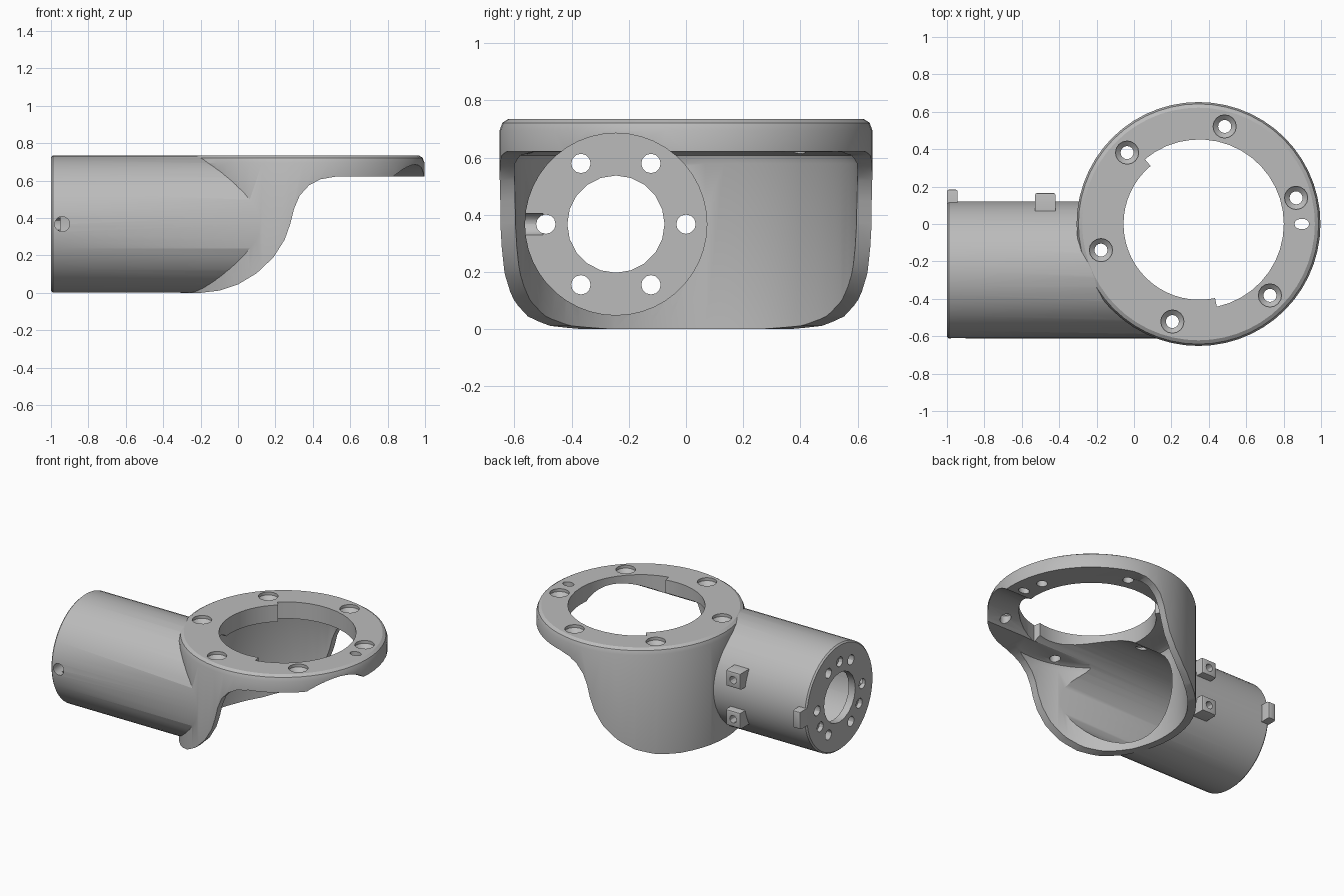
import bpy, bmesh, math
from mathutils import Matrix, Vector

if "Cube" in bpy.data.objects:
    bpy.data.objects.remove(bpy.data.objects["Cube"])

RX, RY = 0.345, 0.0          # ring / housing axis
TY, TZ = -0.245, 0.3675      # tube axis

grey = bpy.data.materials.new("plain_grey")
grey.diffuse_color = (0.5, 0.5, 0.5, 1)
grey.use_nodes = True
grey.node_tree.nodes["Principled BSDF"].inputs["Base Color"].default_value = grey.diffuse_color


def make(name, bm, cutter=False):
    bmesh.ops.recalc_face_normals(bm, faces=bm.faces)
    me = bpy.data.meshes.new(name)
    bm.to_mesh(me)
    bm.free()
    me.materials.append(grey)
    ob = bpy.data.objects.new(name, me)
    bpy.context.collection.objects.link(ob)
    ob.hide_render = cutter
    return ob


def lathe(name, profile, n, matrix, cutter=False):
    """Solid of revolution from (radius, height) rings, capped at both ends."""
    bm = bmesh.new()
    rings = [[bm.verts.new(matrix @ Vector((r * math.cos(2 * math.pi * i / n),
                                            r * math.sin(2 * math.pi * i / n), h)))
              for i in range(n)] for r, h in profile]
    for a, b in zip(rings, rings[1:]):
        for i in range(n):
            j = (i + 1) % n
            bm.faces.new((a[i], a[j], b[j], b[i]))
    bm.faces.new(rings[0])
    bm.faces.new(rings[-1])
    return make(name, bm, cutter)


def prism(name, pts, shift, cutter=True):
    bm = bmesh.new()
    f = bm.faces.new([bm.verts.new(p) for p in pts])
    ext = bmesh.ops.extrude_face_region(bm, geom=[f])
    bmesh.ops.translate(bm, vec=shift, verts=[v for v in ext["geom"] if isinstance(v, bmesh.types.BMVert)])
    return make(name, bm, cutter)


def boolean(ob, other, op):
    m = ob.modifiers.new("bool", 'BOOLEAN')
    m.operation, m.solver, m.object = op, 'EXACT', other
    bpy.context.view_layer.objects.active = ob
    bpy.ops.object.modifier_apply(modifier=m.name)
    bpy.data.objects.remove(other)


def along_z(x, y):
    return Matrix.Translation((x, y, 0))


def along_x(y, z):
    return Matrix.Translation((0, y, z)) @ Matrix.Rotation(math.pi / 2, 4, 'Y')


def along_y(x, z):
    return Matrix.Translation((x, 0, z)) @ Matrix.Rotation(-math.pi / 2, 4, 'X')


def smooth(ob):
    bpy.ops.object.select_all(action='DESELECT')
    ob.select_set(True)
    bpy.context.view_layer.objects.active = ob
    bpy.ops.object.shade_smooth_by_angle(angle=math.radians(30))


# Housing drum joined with the side tube
body = lathe("elbow_housing", [(0.652, 0), (0.652, 0.695), (0.642, 0.722), (0.622, 0.735)],
             56, along_z(RX, RY))
tube = lathe("tube", [(0.357, -1), (0.3665, -0.99), (0.3665, 0.3)], 52, along_x(TY, TZ))
boolean(body, tube, 'UNION')

# Inner cavity, tube bore (it also grooves the ring's underside)
boolean(body, lathe("cavity", [(0.6, -0.1), (0.6, 0.58), (0.588, 0.608), (0.56, 0.62)],
                    56, along_z(RX, RY), True), 'DIFFERENCE')
boolean(body, lathe("bore", [(0.318, -0.95), (0.318, 1.2)], 44, along_x(TY, TZ), True), 'DIFFERENCE')

# Sweeping side cut-away under the ring
curve = [(-0.22, -0.1), (-0.2, 0.0), (-0.1, 0.012), (0, 0.045), (0.1, 0.105), (0.19, 0.19),
         (0.25, 0.285), (0.28, 0.37), (0.3, 0.45), (0.33, 0.52), (0.38, 0.575), (0.44, 0.607),
         (0.52, 0.621), (1.2, 0.621), (1.2, -0.1)]
boolean(body, prism("side_cut", [(x, -0.9, z) for x, z in curve], (0, 1.8, 0)), 'DIFFERENCE')

# Stepped round opening in the ring
opening = []
for r, a0, a1 in ((0.452, -78, 130), (0.405, 130, 282)):
    for i in range(25):
        a = math.radians(a0 + (a1 - a0) * i / 24)
        opening.append((RX + 0.004 + r * math.cos(a), RY + r * math.sin(a), 0.4))
boolean(body, prism("ring_opening", opening, (0, 0, 0.5)), 'DIFFERENCE')

# Countersunk screw holes and the slot in the ring
for k in range(6):
    a = math.radians(15 + 60 * k)
    boolean(body, lathe("ring_screw", [(0.035, 0.5), (0.035, 0.69), (0.062, 0.715), (0.062, 0.8)], 16,
                        along_z(RX + 0.54 * math.cos(a), RY + 0.54 * math.sin(a)), True), 'DIFFERENCE')
boolean(body, lathe("slot", [(0.028, 0.5), (0.028, 0.8)], 16,
                    along_z(0.897, 0) @ Matrix.Diagonal((1.4, 1, 1, 1)), True), 'DIFFERENCE')

# Tube end plate: centre hole, six through holes, three blind holes
boolean(body, lathe("centre_hole", [(0.17, -1.1), (0.17, -0.9)], 20, along_x(TY, TZ), True), 'DIFFERENCE')
for angles, depth in ((range(0, 360, 60), -0.9), ((90, 210, 330), -0.97)):
    for d in angles:
        a = math.radians(d)
        boolean(body, lathe("end_hole", [(0.034, -1.1), (0.034, depth)], 12,
                            along_x(TY + 0.245 * math.cos(a), TZ + 0.245 * math.sin(a)), True), 'DIFFERENCE')

# Radial hole near the tube end
boolean(body, lathe("side_hole", [(0.04, -0.75), (0.04, -0.5)], 16, along_y(-0.94, TZ), True), 'DIFFERENCE')
smooth(body)


# Small blocks on the back of the tube
def block(name, x0, x1, y0, y1, z, h):
    bm = bmesh.new()
    bmesh.ops.create_cube(bm, size=1, matrix=Matrix.Translation(((x0 + x1) / 2, (y0 + y1) / 2, z))
                          @ Matrix.Diagonal((x1 - x0, y1 - y0, h, 1)))
    bmesh.ops.bevel(bm, geom=[e for e in bm.edges if all(v.co.y > (y0 + y1) / 2 for v in e.verts)],
                    offset=0.012, segments=2, profile=0.5, affect='EDGES')
    return make(name, bm)


for label, s in (("upper", 1), ("lower", -1)):
    z = TZ + 0.135 * s
    boss = block(label + "_screw_boss", -0.53, -0.42, 0.07, 0.166, z, 0.11)
    boolean(boss, lathe("boss_hole", [(0.026, 0.11), (0.026, 0.25)], 12, along_y(-0.475, z), True), 'DIFFERENCE')
    smooth(boss)
smooth(block("end_key", -1.0, -0.943, 0.08, 0.185, TZ, 0.12))
